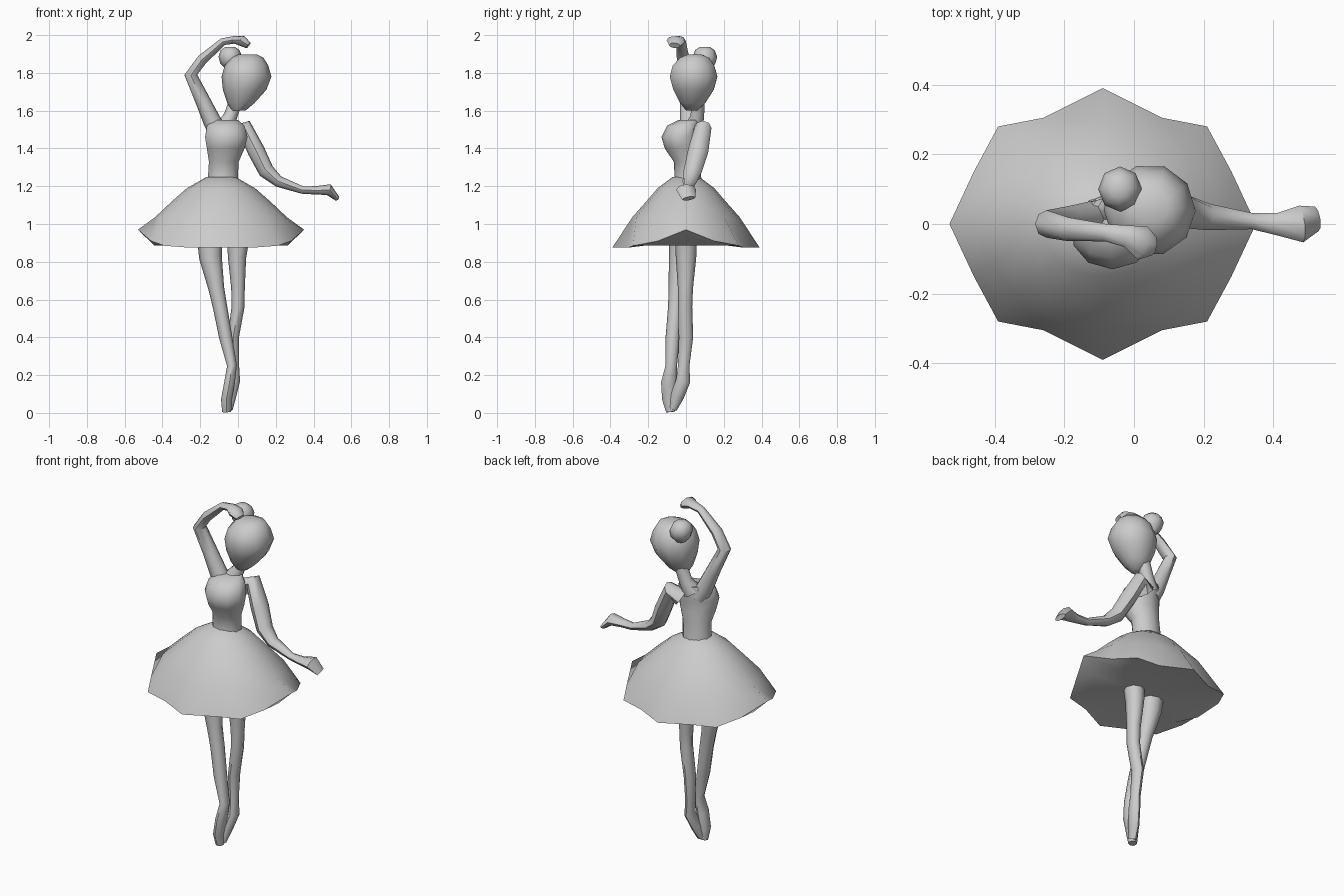
import bpy, bmesh, math
from mathutils import Vector


def loft(name, rings, sharp=50, tip=None):
    """Skin closed rings of points, cap both ends (or fan the end to a tip)."""
    bm = bmesh.new()
    loops = [[bm.verts.new(p) for p in ring] for ring in rings]
    n = len(loops[0])
    for a, b in zip(loops, loops[1:]):
        for i in range(n):
            j = (i + 1) % n
            bm.faces.new((a[i], a[j], b[j], b[i]))
    bm.faces.new(loops[0])
    if tip:
        t = bm.verts.new(tip)
        for i in range(n):
            bm.faces.new((loops[-1][i], loops[-1][(i + 1) % n], t))
    else:
        bm.faces.new(loops[-1])
    bmesh.ops.recalc_face_normals(bm, faces=bm.faces)
    me = bpy.data.meshes.new(name)
    bm.to_mesh(me)
    bm.free()
    for p in me.polygons:
        p.use_smooth = True
    me.set_sharp_from_angle(angle=math.radians(sharp))
    ob = bpy.data.objects.new(name, me)
    bpy.context.collection.objects.link(ob)
    return ob


def tube(name, path, sides=8, phase=0.0, level=False):
    """Limb through stations (x, y, z, radius along y, radius across)."""
    pts = [Vector(s[:3]) for s in path]
    rings = []
    for i, s in enumerate(path):
        t = (pts[min(i + 1, len(pts) - 1)] - pts[max(i - 1, 0)]).normalized()
        if level:
            t = Vector((0, 0, 1))
        u = Vector((0, 1, 0))
        u = (u - t * u.dot(t)).normalized()
        v = t.cross(u)
        rings.append([pts[i] + u * s[3] * math.cos(a) + v * s[4] * math.sin(a)
                      for a in (math.tau * k / sides + phase for k in range(sides))])
    return loft(name, rings)


# Skirt: bell of 16 columns, scalloped hem raised at the sides, flat underside
CX = -0.09
HEM = [(0.44, 0.0, 0.97), (0.37, 0.15, 0.91), (0.30, 0.28, 0.885),
       (0.17, 0.305, 0.875), (0.0, 0.39, 0.875)]
quarter = HEM[:-1]
hem = HEM + [(-x, y, z) for x, y, z in reversed(quarter)]
hem += [(x, -y, z) for x, y, z in reversed(hem[1:-1])]


def skirt_ring(rx, ry, z):
    return [Vector((CX + rx * math.cos(a), ry * math.sin(a), z))
            for a in (math.tau * k / 16 for k in range(16))]


rim = [Vector((CX + x, y, z)) for x, y, z in hem]
under = [Vector((CX + x * 0.8, y * 0.8, 0.885)) for x, y, z in hem]
loft("skirt", [skirt_ring(0.075, 0.07, 1.25), skirt_ring(0.18, 0.15, 1.19),
               skirt_ring(0.26, 0.21, 1.12), skirt_ring(0.35, 0.285, 1.035),
               rim, under], 60, tip=(CX, 0, 0.89))

# Bodice
tube("torso", [(-0.08, 0.01, 1.22, .075, .085), (-0.08, 0.01, 1.25, .07, .083),
               (-0.075, 0.005, 1.33, .07, .083), (-0.065, -0.02, 1.40, .092, .105),
               (-0.062, -0.03, 1.46, .10, .118), (-0.065, -0.01, 1.52, .09, .105),
               (-0.065, 0.02, 1.55, .06, .07)], 10, level=True)

# Neck, head and hair bun
tube("neck", [(-0.07, 0.04, 1.51, .05, .055), (-0.04, 0.06, 1.57, .036, .036),
              (-0.005, 0.065, 1.67, .035, .035)])
tube("head", [(0.005, 0.03, 1.60, .03, .035), (0.015, 0.035, 1.64, .07, .072),
              (0.035, 0.04, 1.71, .112, .115), (0.045, 0.04, 1.78, .132, .132),
              (0.045, 0.04, 1.84, .115, .115), (0.05, 0.045, 1.88, .08, .085),
              (0.05, 0.045, 1.897, .04, .05)], 10, 0.3, level=True)
tube("hair_bun", [(-0.035, 0.10, 1.82, .03, .03), (-0.038, 0.10, 1.85, .056, .056),
                  (-0.04, 0.10, 1.885, .065, .063), (-0.042, 0.10, 1.92, .052, .05),
                  (-0.042, 0.10, 1.938, .026, .025)], 8, level=True)

# Raised arm with hand curled over the head
tube("raised_arm", [(-0.10, 0.02, 1.48, .05, .05), (-0.135, 0.015, 1.54, .048, .048),
                    (-0.185, 0.01, 1.65, .042, .04), (-0.25, 0.0, 1.79, .04, .034),
                    (-0.19, -0.015, 1.87, .034, .028), (-0.08, -0.025, 1.965, .025, .02),
                    (-0.02, -0.035, 1.975, .032, .02), (0.025, -0.055, 1.968, .05, .028),
                    (0.055, -0.06, 1.945, .03, .018)])

# Lowered arm held out to the side
tube("lowered_arm", [(-0.02, 0.07, 1.47, .05, .05), (0.035, 0.09, 1.51, .045, .045),
                     (0.095, 0.065, 1.39, .054, .046), (0.15, 0.035, 1.28, .048, .042),
                     (0.215, 0.02, 1.225, .038, .03), (0.34, 0.008, 1.18, .023, .02),
                     (0.41, 0.0, 1.178, .032, .022), (0.48, 0.0, 1.182, .053, .03),
                     (0.525, 0.015, 1.135, .036, .014)])

# Legs crossed on pointe
tube("front_leg", [(-0.15, -0.03, 0.91, .06, .066), (-0.145, -0.035, 0.82, .056, .06),
                   (-0.115, -0.05, 0.66, .042, .042), (-0.095, -0.055, 0.56, .04, .038),
                   (-0.065, -0.07, 0.40, .038, .035), (-0.032, -0.078, 0.25, .03, .026),
                   (-0.045, -0.09, 0.16, .042, .028), (-0.062, -0.088, 0.07, .038, .028),
                   (-0.06, -0.082, 0.005, .023, .024)])
tube("back_leg", [(0.0, 0.0, 0.91, .058, .058), (-0.005, 0.0, 0.82, .054, .048),
                  (0.0, -0.003, 0.66, .04, .036), (0.0, -0.005, 0.56, .038, .034),
                  (-0.025, 0.0, 0.40, .038, .03), (-0.02, -0.012, 0.25, .03, .026),
                  (-0.015, -0.015, 0.17, .038, .026), (-0.035, -0.045, 0.09, .036, .026),
                  (-0.05, -0.07, 0.02, .022, .022)])
